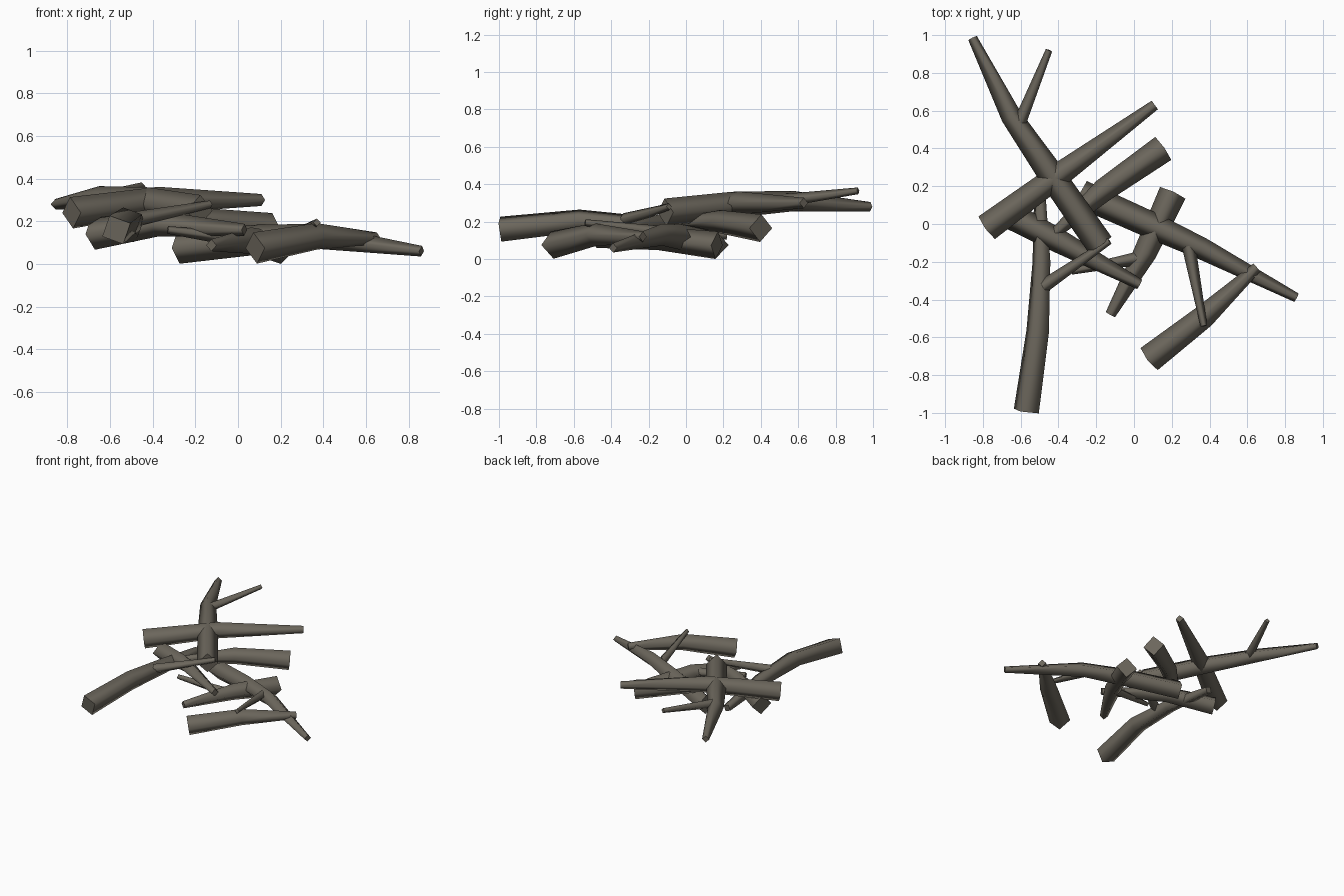
import bpy, bmesh, math
from mathutils import Vector

cube = bpy.data.objects.get("Cube")
if cube:
    bpy.data.objects.remove(cube)

wood = bpy.data.materials.new("weathered_wood")
wood.use_nodes = True
colour = (0.15, 0.135, 0.108, 1)
wood.diffuse_color = colour
wood.node_tree.nodes["Principled BSDF"].inputs["Base Color"].default_value = colour


def stick(name, points, radii, turn=0):
    """Four-sided tapering limb swept through the points."""
    pts = [Vector(p) for p in points]
    bm = bmesh.new()
    rings = []
    for i, p in enumerate(pts):
        along = (pts[min(i + 1, len(pts) - 1)] - pts[max(i - 1, 0)]).normalized()
        side = along.cross(Vector((0, 0, 1))).normalized()
        up = side.cross(along)
        ring = []
        for k in range(4):
            a = math.radians(turn + 90 * k)
            ring.append(bm.verts.new(p + radii[i] * (side * math.cos(a) + up * math.sin(a))))
        rings.append(ring)
    for low, high in zip(rings, rings[1:]):
        for k in range(4):
            n = (k + 1) % 4
            bm.faces.new((low[k], low[n], high[n], high[k])).smooth = True
    # flat sawn ends
    bm.faces.new(rings[0])
    bm.faces.new(rings[-1])
    bmesh.ops.recalc_face_normals(bm, faces=bm.faces)
    mesh = bpy.data.meshes.new(name)
    bm.to_mesh(mesh)
    bm.free()
    mesh.materials.append(wood)
    bpy.context.collection.objects.link(bpy.data.objects.new(name, mesh))


LIMB = (0.074, 0.062, 0.028)
TWIG = (0.036, 0.018)

# Back left branch with a fork
stick("back_branch", [(-0.18, -0.11, 0.25), (-0.43, 0.25, 0.29), (-0.65, 0.57, 0.31), (-0.855, 0.985, 0.28)],
      (0.074, 0.07, 0.055, 0.025))
stick("back_branch_twig", [(-0.62, 0.5, 0.31), (-0.45, 0.92, 0.365)], TWIG)

# Upper diagonal branch
stick("upper_branch", [(-0.78, -0.02, 0.24), (-0.37, 0.28, 0.3), (0.11, 0.63, 0.3)], LIMB)

# Long front branch with a twig
stick("front_branch", [(-0.57, -0.99, 0.16), (-0.51, -0.57, 0.205), (-0.49, -0.2, 0.18), (-0.5, 0.22, 0.13)],
      (0.074, 0.066, 0.052, 0.03), 25)
stick("front_branch_twig", [(-0.48, -0.33, 0.21), (-0.13, -0.09, 0.28)], TWIG)

# Middle branches
stick("middle_branch", [(0.155, 0.4, 0.165), (-0.16, 0.18, 0.2), (-0.42, -0.05, 0.19)], LIMB)
stick("inner_branch", [(-0.68, 0.06, 0.14), (-0.38, -0.1, 0.19), (0.03, -0.32, 0.16)], LIMB)

# Long low branch with a twig
stick("low_branch", [(-0.28, 0.16, 0.075), (0.1, -0.01, 0.115), (0.36, -0.13, 0.13), (0.86, -0.39, 0.06)],
      (0.074, 0.07, 0.058, 0.025))
stick("low_branch_twig", [(0.29, -0.12, 0.14), (0.37, -0.54, 0.195)], TWIG)

# Right front branch
stick("right_branch", [(0.08, -0.715, 0.075), (0.37, -0.49, 0.13), (0.65, -0.23, 0.12)], LIMB)

# Short crossing branch with a twig
stick("crossing_branch", [(0.205, 0.165, 0.074), (0.06, -0.15, 0.11), (-0.125, -0.48, 0.088)], LIMB)
stick("crossing_branch_twig", [(0.03, -0.18, 0.11), (-0.33, -0.25, 0.16)], TWIG)
